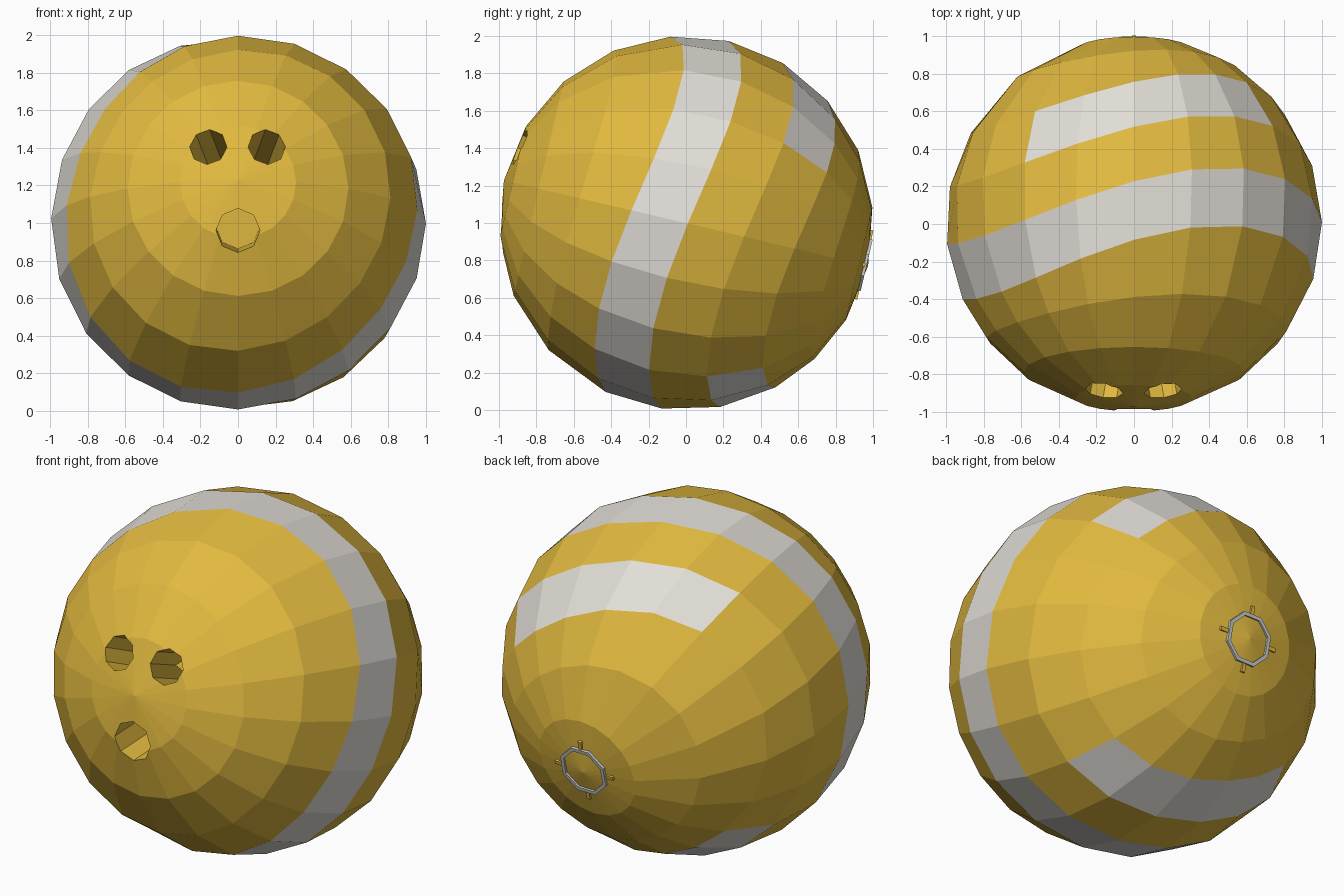
import bpy, bmesh
from math import sin, cos, pi, radians
from mathutils import Matrix, Vector

if "Cube" in bpy.data.objects:
    bpy.data.objects.remove(bpy.data.objects["Cube"])

SEGS, RINGS = 20, 10
CENTRE = Vector((0, 0, 1))
TILT = Matrix.Translation(CENTRE) @ Matrix.Rotation(-0.23, 4, 'X')


def material(name, rgb):
    m = bpy.data.materials.new(name)
    m.diffuse_color = (*rgb, 1)
    m.use_nodes = True
    m.node_tree.nodes["Principled BSDF"].inputs["Base Color"].default_value = m.diffuse_color
    return m


gold = material("gold", (0.76, 0.49, 0.05))
pale = material("pale_grey", (0.76, 0.73, 0.68))


def make(name, bm, mats=()):
    bmesh.ops.recalc_face_normals(bm, faces=bm.faces)
    me = bpy.data.meshes.new(name)
    bm.to_mesh(me)
    bm.free()
    ob = bpy.data.objects.new(name, me)
    bpy.context.collection.objects.link(ob)
    for m in mats:
        me.materials.append(m)
    return ob


# Ball: rings about a tilted front-to-back axis, the middle rings are warped
WARP = {4: 0.35, 5: 1, 6: 1, 7: 1, 8: 1, 9: 0.45}


def ball_point(ring, seg):
    t = 2 * pi * seg / SEGS
    wave = 0.06 * sin(t) - 0.05 * cos(t) + 0.11 * sin(2 * t) + 0.05 * cos(2 * t)
    lat = -pi / 2 + pi * ring / RINGS + WARP.get(ring + 1, 0) * wave
    return TILT @ Vector((cos(lat) * sin(t), sin(lat), cos(lat) * cos(t)))


bm = bmesh.new()
front = bm.verts.new(TILT @ Vector((0, -1, 0)))
back = bm.verts.new(TILT @ Vector((0, 1, 0)))
rows = [[bm.verts.new(ball_point(r, s)) for s in range(SEGS)]
        for r in range(1, RINGS)]
for s in range(SEGS):
    n = (s + 1) % SEGS
    bm.faces.new((front, rows[0][s], rows[0][n]))
    bm.faces.new((back, rows[-1][n], rows[-1][s]))
    for r in range(RINGS - 2):
        f = bm.faces.new((rows[r][s], rows[r + 1][s], rows[r + 1][n], rows[r][n]))
        # one full stripe, and a broken stripe of two arcs behind it
        full = r == 3
        arcs = r == 5 and (s >= 18 or s < 3 or 8 <= s < 13)
        f.material_index = 1 if full or arcs else 0
ball = make("ball", bm, (gold, pale))

# Three finger holes, drilled towards the centre of the ball
for name, x, z, radius in (("left_hole_cutter", -0.16, 0.41, 0.1),
                           ("right_hole_cutter", 0.155, 0.41, 0.1),
                           ("thumb_hole_cutter", 0, -0.04, 0.117)):
    d = Vector((x, -(1 - x * x - z * z) ** 0.5, z))
    bm = bmesh.new()
    bmesh.ops.create_cone(bm, cap_ends=True, segments=8, radius1=radius,
                          radius2=radius, depth=0.7,
                          matrix=Matrix.Translation(CENTRE + d * 0.85)
                          @ d.to_track_quat('Z', 'Y').to_matrix().to_4x4())
    cutter = make(name, bm, (gold,))
    cutter.hide_render = True
    cutter.hide_set(True)
    cut = ball.modifiers.new(name, 'BOOLEAN')
    cut.operation = 'DIFFERENCE'
    cut.solver = 'EXACT'
    cut.object = cutter

# Thin eight-sided ring at the back pole
bm = bmesh.new()
loops = []
for i in range(8):
    a = 2 * pi * (i + 0.5) / 8
    loops.append([bm.verts.new(TILT @ Vector((r * cos(a), y, r * sin(a))))
                  for r, y in ((0.13, 0.96), (0.152, 0.96), (0.152, 0.992), (0.13, 0.992))])
for i in range(8):
    a, b = loops[i], loops[(i + 1) % 8]
    for k in range(4):
        bm.faces.new((a[k], a[(k + 1) % 4], b[(k + 1) % 4], b[k]))
make("back_ring", bm)

# Four small tabs around the ring
bm = bmesh.new()
for i in range(4):
    bmesh.ops.create_cube(bm, size=1, matrix=TILT
                          @ Matrix.Rotation(i * pi / 2, 4, 'Y')
                          @ Matrix.Translation((0.165, 0.972, 0))
                          @ Matrix.Diagonal((0.05, 0.025, 0.022, 1)))
make("ring_tabs", bm, (gold,))
